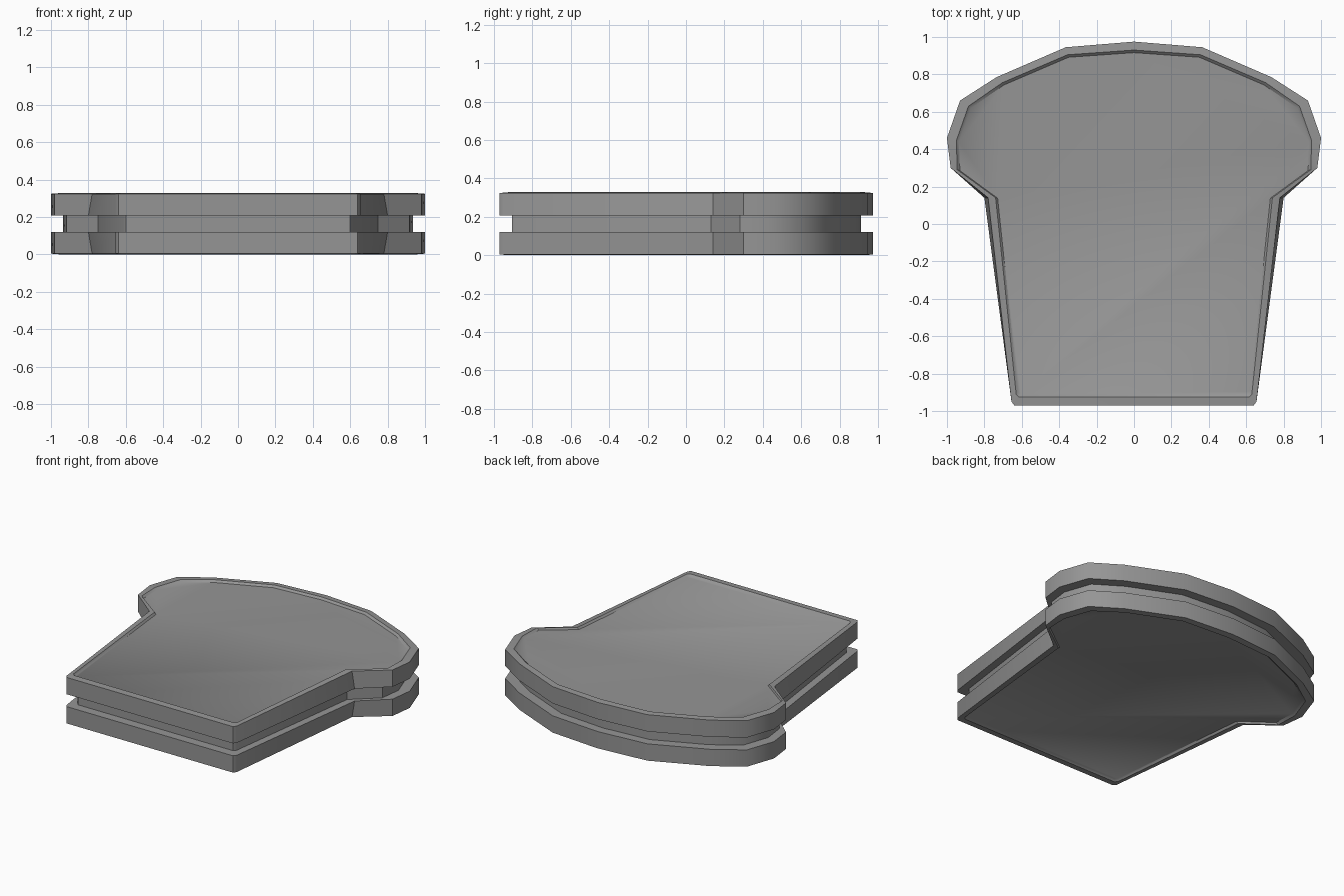
import bpy, bmesh, math

cube = bpy.data.objects.get("Cube")
if cube:
    bpy.data.objects.remove(cube)

grey = bpy.data.materials.new("plain grey")
grey.use_nodes = True
colour = (0.3, 0.3, 0.3, 1)
grey.diffuse_color = colour
grey.node_tree.nodes["Principled BSDF"].inputs["Base Color"].default_value = colour

# Right half of each bread outline, from the front corner to the top of the crust
CROWN = [(0.98, 0.3), (1, 0.46), (0.93, 0.66), (0.735, 0.785), (0.365, 0.945), (0, 0.975)]
BASE = [(0.64, -0.97), (0.655, -0.95)]
WIDE = BASE + [(0.8, 0.14)] + CROWN
NARROW = BASE + [(0.78, 0.14)] + CROWN
INNER = [(0.615, -0.925), (0.63, -0.91), (0.74, 0.14), (0.945, 0.29), (0.95, 0.445),
         (0.885, 0.63), (0.705, 0.755), (0.355, 0.905), (0, 0.93)]


def ring(half, scale=1):
    """Mirror a half outline into a closed loop."""
    loop = half + [(-x, y) for x, y in reversed(half[:-1])]
    return [(x * scale, y * scale) for x, y in loop]


def stack(name, layers):
    """Join outlines at successive heights into a closed solid."""
    bm = bmesh.new()
    loops = [[bm.verts.new((x, y, z)) for x, y in loop] for loop, z in layers]
    for low, high in zip(loops, loops[1:]):
        for i in range(len(low)):
            j = (i + 1) % len(low)
            bm.faces.new((low[i], low[j], high[j], high[i]))
    bm.faces.new(list(reversed(loops[0])))
    bm.faces.new(loops[-1])
    bmesh.ops.recalc_face_normals(bm, faces=bm.faces)
    mesh = bpy.data.meshes.new(name)
    bm.to_mesh(mesh)
    bm.free()
    mesh.materials.append(grey)
    obj = bpy.data.objects.new(name, mesh)
    bpy.context.collection.objects.link(obj)
    bpy.ops.object.select_all(action="DESELECT")
    obj.select_set(True)
    bpy.context.view_layer.objects.active = obj
    bpy.ops.object.shade_smooth_by_angle(angle=math.radians(40))
    return obj


# Bread slice: flat inside, raised crust rim and recessed crumb outside
HEIGHT = 0.328
slice_layers = [
    (ring(WIDE), 0.207),
    (ring(NARROW), 0.324),
    (ring(INNER), HEIGHT),
    (ring(INNER, 0.985), 0.315),
]
stack("top_bread", slice_layers)
stack("bottom_bread", [(loop, HEIGHT - z) for loop, z in reversed(slice_layers)])

# Filling between the slices
stack("filling", [(ring(WIDE, 0.935), 0.12), (ring(WIDE, 0.935), 0.208)])
